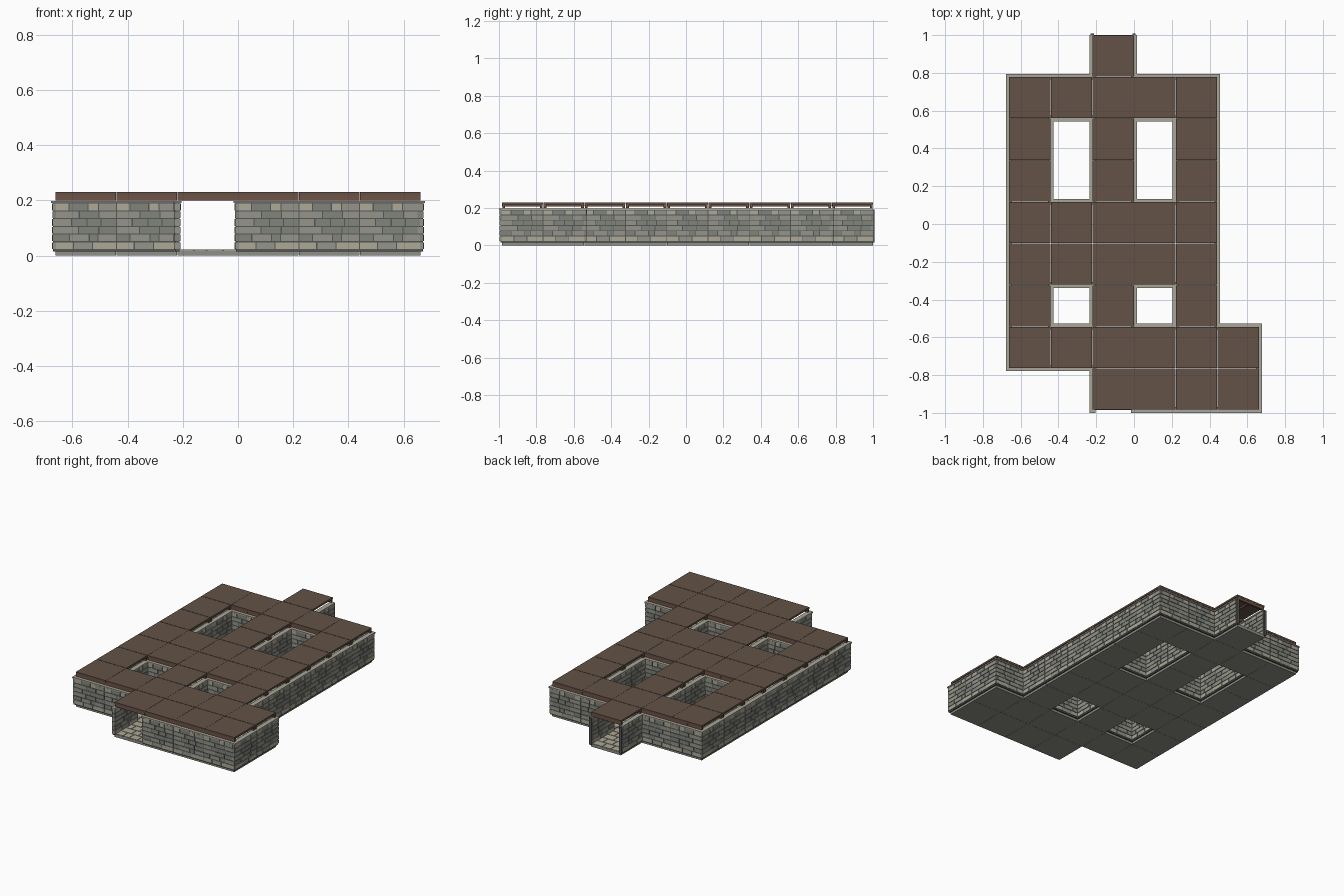
import bpy, bmesh, random
from mathutils import Matrix, Vector

if "Cube" in bpy.data.objects:
    bpy.data.objects.remove(bpy.data.objects["Cube"])

random.seed(4)
T = 0.2205                 # tile size
X0, Y0 = -3 * T, -0.9845   # lower corner of the tile grid

# floor plan, front row first
PLAN = ["..####", "######", "#.#.#.", "#####.", "#####.",
        "#.#.#.", "#.#.#.", "#####.", "..#..."]
cells = {(c, r) for r, row in enumerate(PLAN) for c, ch in enumerate(row) if ch == "#"}
OPENINGS = {("x", 2, 0), ("x", 2, 9)}   # front and back doorways

parts = {}


def box(part, a, b):
    """Axis-aligned box between two corners, added to a named part."""
    a, b = Vector(a), Vector(b)
    bm = parts.setdefault(part, bmesh.new())
    m = Matrix.Translation((a + b) / 2) @ Matrix.Diagonal((*(b - a), 1))
    bmesh.ops.create_cube(bm, size=1, matrix=m)


def px(c):
    return X0 + c * T


def py(r):
    return Y0 + r * T


def splits(length, n, jitter):
    """Irregular cut positions along a length."""
    s = length / n
    return [0] + [s * (i + random.uniform(-jitter, jitter)) for i in range(1, n)] + [length]


# wall edges around the plan
edges = set()
for c, r in cells:
    if (c, r - 1) not in cells:
        edges.add(("x", c, r))
    if (c, r + 1) not in cells:
        edges.add(("x", c, r + 1))
    if (c - 1, r) not in cells:
        edges.add(("y", c, r))
    if (c + 1, r) not in cells:
        edges.add(("y", c + 1, r))
edges -= OPENINGS

# brick pattern shared by every wall panel
Z0, Z1, ROWS = 0.022, 0.190, 6
H = (Z1 - Z0) / ROWS
COLOURS = ["bricks_grey", "bricks_grey", "bricks_dark", "bricks_tan"]
pattern = []
for k in range(ROWS):
    u = splits(T, 4 if k % 2 else 3, 0.22)
    for a, b in zip(u, u[1:]):
        pattern.append((a + 0.002, b - 0.002, Z0 + k * H + 0.002, Z0 + (k + 1) * H - 0.002,
                        random.choice(COLOURS), random.uniform(0.0105, 0.013)))

# wall panels: mortar core, bricks and capstone
for d, c, r in sorted(edges):
    def slab(part, u0, u1, half, z0, z1):
        if d == "x":
            box(part, (px(c) + u0, py(r) - half, z0), (px(c) + u1, py(r) + half, z1))
        else:
            box(part, (px(c) - half, py(r) + u0, z0), (px(c) + half, py(r) + u1, z1))
    slab("wall_mortar", -0.008, T + 0.008, 0.0085, 0.015, 0.192)
    for a, b, za, zb, part, half in pattern:
        slab(part, a, b, half, za, zb)
    # caps stop at the open back end of the plan
    end = T if (d == "y" and r == 8) else T + 0.0155
    slab("wall_caps", -0.0155, end, 0.0155, 0.190, 0.1985)

# stacked corner stones where walls turn or end
touch = {}
for d, c, r in edges:
    touch.setdefault((c, r), []).append(d)
    touch.setdefault((c + 1, r) if d == "x" else (c, r + 1), []).append(d)
for (c, r), ds in touch.items():
    if len(ds) == 2 and ds[0] == ds[1]:
        continue
    h = 0.0115
    front = 0 if r == 9 else h
    for k in range(ROWS):
        box("bricks_dark" if k % 3 == 1 else "bricks_grey",
            (px(c) - h, py(r) - h, Z0 + k * H + 0.002),
            (px(c) + h, py(r) + front, Z0 + (k + 1) * H - 0.002))

# flagstone layout shared by every floor tile
flags = []
for k, (a, b) in enumerate(zip(splits(T, 4, 0.1), splits(T, 4, 0.1)[1:])):
    y_lo, y_hi = k * T / 4, (k + 1) * T / 4
    u = splits(T, 3 if k % 2 else 4, 0.2)
    flags += [(p, y_lo, q, y_hi) for p, q in zip(u, u[1:])]

for c, r in sorted(cells):
    x, y = px(c), py(r)
    # floor slab and flagstones
    box("floor_slabs", (x + 0.0006, y + 0.0006, 0), (x + T - 0.0006, y + T - 0.0006, 0.018))
    for a, b, e, f in flags:
        box("flagstones", (x + a + 0.002, y + b + 0.002, 0.016),
            (x + e - 0.002, y + f - 0.002, 0.022))
    # roof panel
    box("roof_panels", (x + 0.0006, y + 0.0015, 0.218), (x + T - 0.0006, y + T - 0.0015, 0.230))
    # cross beams at both ends of the tile, short joist along the middle
    for v in (0.003, T - 0.017):
        box("roof_beams", (x + 0.0006, y + v, 0.200), (x + T - 0.0006, y + v + 0.014, 0.218))
    box("roof_beams", (x + T / 2 - 0.006, y + 0.002, 0.208), (x + T / 2 + 0.006, y + T - 0.002, 0.218))

colours = {
    "bricks_grey": (0.30, 0.30, 0.26), "bricks_dark": (0.22, 0.23, 0.20),
    "bricks_tan": (0.42, 0.40, 0.31), "wall_mortar": (0.09, 0.095, 0.09),
    "wall_caps": (0.40, 0.39, 0.32), "floor_slabs": (0.28, 0.28, 0.25),
    "flagstones": (0.42, 0.40, 0.31), "roof_panels": (0.125, 0.085, 0.063),
    "roof_beams": (0.17, 0.085, 0.06),
}
for name, bm in parts.items():
    me = bpy.data.meshes.new(name)
    bm.to_mesh(me)
    bm.free()
    mat = bpy.data.materials.new(name)
    mat.diffuse_color = (*colours[name], 1)
    mat.use_nodes = True
    mat.node_tree.nodes["Principled BSDF"].inputs["Base Color"].default_value = mat.diffuse_color
    me.materials.append(mat)
    bpy.context.collection.objects.link(bpy.data.objects.new(name, me))
